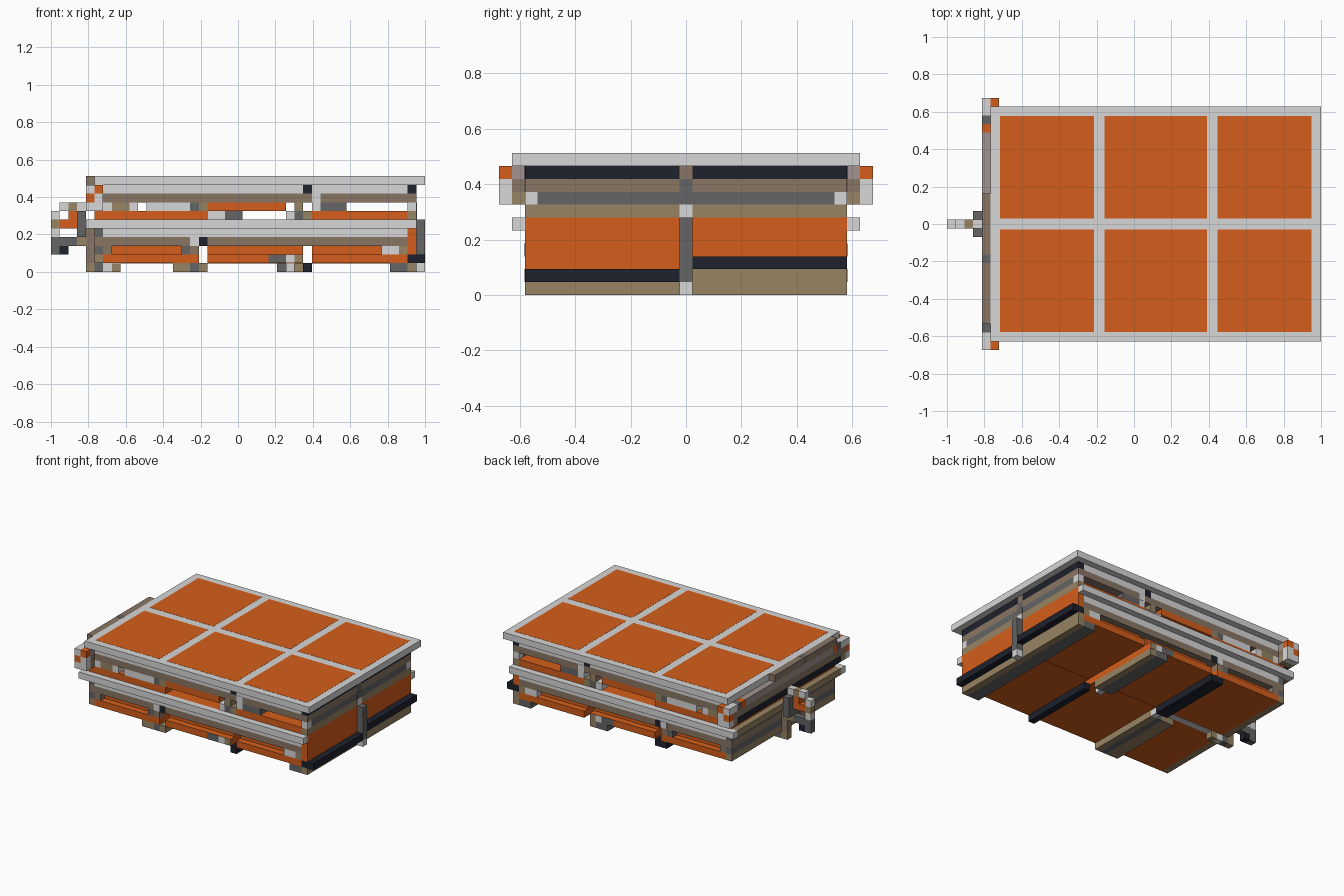
import bpy

cube = bpy.data.objects.get("Cube")
if cube:
    bpy.data.objects.remove(cube, do_unlink=True)

U = 2 / 43          # one building block
H = 12.5            # half width of the body, in blocks


def material(name, r, g, b):
    m = bpy.data.materials.new(name)
    m.use_nodes = True
    m.diffuse_color = (r, g, b, 1)
    shader = next(n for n in m.node_tree.nodes if n.type == 'BSDF_PRINCIPLED')
    shader.inputs["Base Color"].default_value = (r, g, b, 1)
    return m


orange = material("orange", .66, .11, .011)
light = material("light_grey", .68, .68, .68)
tan = material("tan", .31, .23, .125)
brown = material("brown", .25, .18, .13)
dark = material("dark_grey", .13, .13, .13)
navy = material("navy", .013, .015, .026)
rose = material("rose_grey", .36, .29, .28)


def box(name, mat, x, y, z):
    """Block from (start, end) ranges; x counts from the left end of the model."""
    (a, b), (c, d), (e, f) = x, y, z
    v = [((i - 21.5) * U, j * U, k * U) for i in (a, b) for j in (c, d) for k in (e, f)]
    faces = [(0, 1, 3, 2), (4, 6, 7, 5), (0, 4, 5, 1), (2, 3, 7, 6), (0, 2, 6, 4), (1, 5, 7, 3)]
    me = bpy.data.meshes.new(name)
    me.from_pydata(v, [], faces)
    me.materials.append(mat)
    ob = bpy.data.objects.new(name, me)
    bpy.context.scene.collection.objects.link(ob)


def pair(name, mat, x, y, z):
    """The same block on the front and the back."""
    box(name + "_back", mat, x, y, z)
    box(name + "_front", mat, x, (-y[1], -y[0]), z)


FULL, MID, NEAR, FAR = (-H, H), (-.5, .5), (-H, -.5), (.5, H)

# Top deck: light slab with six flush panels
box("top_slab", light, (5, 43), (-H - 1, H + 1), (10, 11))
for a, b in [(6, 17), (18, 30), (31, 42)]:
    pair("top_panel", orange, (a + .1, b - .1), (.65, H - .1), (10.9, 11.02))

# Bodies of the two decks
box("upper_band", light, (6, 41), FULL, (9, 10))
box("upper_lower_band", brown, (6, 41), FULL, (8, 9))
pair("upper_end_bar", navy, (41, 42), (.5, H), (9, 10))
box("upper_end_block", brown, (41, 42), MID, (9, 10))
box("upper_end_lower_bar", brown, (41, 42), FULL, (8, 9))
box("upper_end_lower_block", dark, (41.1, 42.02), MID, (8, 9))
pair("lower_edge_rail", light, (4, 42), (H, H + 1), (5, 6))
box("lower_top", orange, (6, 41), FULL, (5, 6))
box("lower_band", light, (6, 41), FULL, (4, 5))
box("lower_lower_band", brown, (6, 41), FULL, (3, 4))
box("end_panel_near", orange, (41, 42), (-H, 0), (2, 6))
box("end_panel_far", orange, (41, 42), (0, H), (3, 6))

# Small inlaid plates on both long sides
for mat, x, z in [(navy, 29, 9), (light, 30, 8), (light, 16, 3), (navy, 17, 3)]:
    pair("side_plate", mat, (x, x + 1), (H, H + .04), (z, z + 1))

# Panels between the decks
box("left_crate", orange, (6, 18), FULL, (6, 7))
box("right_crate", orange, (30, 41), FULL, (6, 7))
box("middle_crate", orange, (18, 27), FULL, (7, 8))
for mat, x, z in [(light, (6, 7), 7), (tan, (7, 9), 7), (light, (9, 10), 7),
                  (light, (11, 16), 7), (dark, (16, 17), 7), (tan, (17, 18), 7),
                  (tan, (28, 29), 7), (light, (30, 31), 7), (dark, (31, 34), 7),
                  (light, (27, 28), 6), (dark, (28, 29), 6), (tan, (29, 30), 6),
                  (tan, (41, 42), 6)]:
    box("hanging_beam", mat, x, FULL, (z, z + 1))
box("middle_block", light, (18, 20), MID, (6, 7))
box("middle_block_end", dark, (20, 22), MID, (6, 7))
box("end_cross_beam", dark, (41, 42), (-H + 1, H - 1), (7, 8))
pair("end_cross_beam_cap", light, (41, 42), (H - 1, H), (7, 8))

# Hanging floor panels with recessed walls, split by a centre spar
for mat, x in [(light, (6, 17)), (orange, (18, 29)), (orange, (30, 41))]:
    pair("floor_panel", orange, x, (.5, H), (1, 2))
    pair("floor_wall", orange, x, (.5, H - 1), (2, 3))
    box("floor_spar", mat, x, MID, (.95, 3))

# Cross beams resting on the floor panels
for mat, x, z in [(light, (38, 40), 2), (tan, (40, 41), 2), (brown, (6, 7), 2),
                  (dark, (15, 16), 2), (brown, (16, 17), 2)]:
    pair("floor_block", mat, x, (H - 1, H), (z, z + 1))
for mat, x in [(dark, (25, 27)), (light, (27, 28)), (tan, (28, 29))]:
    pair("floor_edge_plate", mat, x, (H, H + .04), (1, 2))

# Floor beams, mostly half length
for mat, x, y in [(tan, (14, 16), NEAR), (dark, (16, 17), NEAR),
                  (tan, (17, 18), NEAR), (navy, (16, 18), FAR),
                  (dark, (26, 28), FAR), (tan, (28, 29), FAR), (navy, (29, 30), NEAR),
                  (dark, (39, 41), FULL), (tan, (41, 42), FULL)]:
    box("floor_beam", mat, x, y, (0, 1))
box("floor_joint_left", light, (17, 18), MID, (0, 1))
box("floor_joint_right", light, (27, 28), MID, (0, 1))

# Right end post and bumper bars
box("end_post", dark, (42, 43), MID, (1, 6))
box("end_post_foot", light, (42, 43), MID, (0, 1))
box("end_post_cap", light, (41.5, 42.1), MID, (6, 7))
box("end_post_top", dark, (41.5, 42.1), MID, (7, 8))
box("near_bumper", navy, (41, 43), NEAR, (1, 2))
box("far_bumper", navy, (41, 43), FAR, (2, 3))
box("far_bumper_base", tan, (41, 42), FAR, (1, 2))

# Left end frame, upper deck
box("left_top_bar", brown, (4, 5), (-11.5, 3.5), (10, 11))
box("left_top_bar_inlay", dark, (4, 5), (-4.5, -3.5), (10.1, 11.02))
box("left_upper_bar", rose, (4, 5), (-10.5, 10.5), (9, 10))
pair("left_upper_bar_tip", orange, (4, 5), (10.5, 11.5), (9, 10))
pair("left_upper_bar_cap", dark, (4, 5), (11.5, H), (9, 10))
box("left_middle_bar", brown, (4, 6), (-H - 1, H + 1), (8, 9))
box("left_low_bar", navy, (4, 5), FULL, (7, 8))
pair("left_post", tan, (4, 6), (H, H + 1), (7, 8))
pair("left_post_top", light, (4, 5), (H, H + 1), (9, 10))
pair("left_post_side", rose, (5, 6), (H, H + 1), (9, 10))
pair("left_handle_top", light, (4, 5), (H + 1, H + 2), (9, 10))
pair("left_handle_middle", orange, (4, 5), (H + 1, H + 2), (8, 9))
pair("left_handle_foot", light, (4, 5), (H + 1, H + 2), (7, 8))
pair("left_handle_inner", orange, (5, 6), (H + 1, H + 2), (9, 10))
pair("left_handle_base", light, (5, 6), (H + 1, H + 2), (7, 9))
box("left_navy_bar", navy, (5, 6), FULL, (9, 10))
box("left_orange_wall", orange, (5, 6), FULL, (5, 7))

# Left end frame, lower deck
box("left_rail", tan, (4, 5), FULL, (5, 6))
for mat, z in [(dark, 4), (brown, 3), (dark, 2), (tan, 1)]:
    box("left_lower_bar", mat, (5, 6), FULL, (z, z + 1))
box("left_post_centre", brown, (4, 5), MID, (1, 5))
for mat, x in [(tan, 4), (dark, 5), (light, 6), (tan, 7)]:
    box("left_foot", mat, (x, x + 1), MID, (0, 1))

# Coupling hook
box("hook_mount", dark, (3, 4), (-1.5, 1.5), (4, 7))
box("hook_mount_base", tan, (3, 4), MID, (3, 4))
box("hook_mount_cap", light, (3, 4), MID, (7, 8))
for mat, x, z in [(light, (1, 2), (7, 8)), (tan, (2, 3), (7, 8)), (orange, (2, 3), (6, 7)),
                  (light, (0, 1), (6, 7)), (tan, (0, 1), (5, 6)), (orange, (1, 3), (5, 6)),
                  (light, (0, 1), (4, 5)), (dark, (0, 3), (3, 4)),
                  (dark, (0, 1), (2, 3)), (navy, (1, 2), (2, 3))]:
    box("hook_link", mat, x, MID, z)
